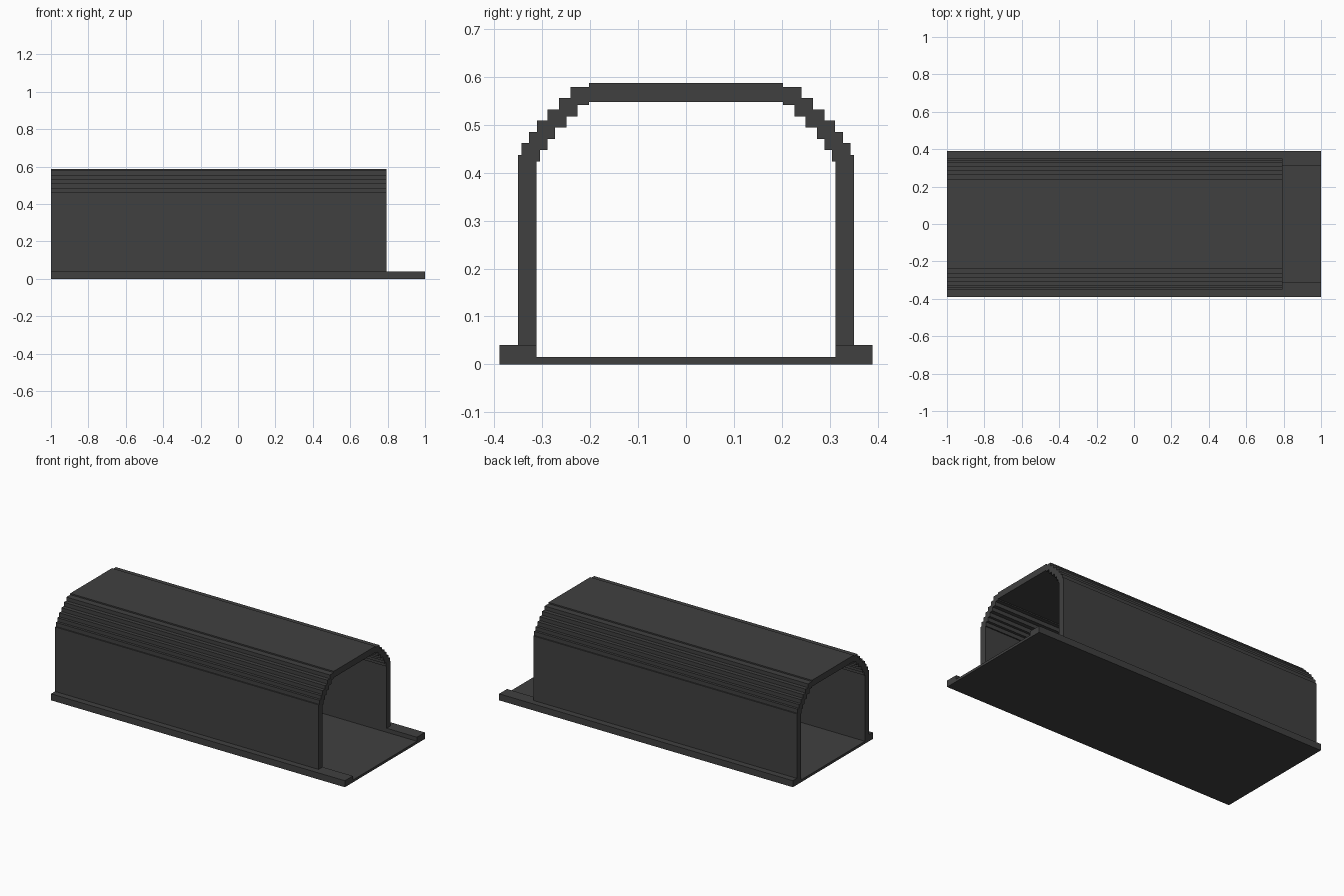
import bpy, bmesh

if "Cube" in bpy.data.objects:
    bpy.data.objects.remove(bpy.data.objects["Cube"])

grey = bpy.data.materials.new("dark grey")
grey.diffuse_color = (0.051, 0.051, 0.051, 1)
grey.use_nodes = True
grey.node_tree.nodes["Principled BSDF"].inputs["Base Color"].default_value = grey.diffuse_color


def extrude_profile(name, pts, x0, x1):
    """Extrude a closed (y, z) outline along x."""
    bm = bmesh.new()
    face = bm.faces.new([bm.verts.new((x0, y, z)) for y, z in pts])
    new = bmesh.ops.extrude_face_region(bm, geom=[face])["geom"]
    verts = [g for g in new if isinstance(g, bmesh.types.BMVert)]
    bmesh.ops.translate(bm, verts=verts, vec=(x1 - x0, 0, 0))
    bmesh.ops.recalc_face_normals(bm, faces=bm.faces)
    me = bpy.data.meshes.new(name)
    bm.to_mesh(me)
    bm.free()
    me.materials.append(grey)
    ob = bpy.data.objects.new(name, me)
    bpy.context.collection.objects.link(ob)
    return ob


def staircase(steps):
    """Turn (y, top z) treads, lowest first, into a stepped line."""
    line = []
    for (y, z), (y_next, _) in zip(steps, steps[1:] + [(None, None)]):
        line.append((y, z))
        if y_next is not None:
            line.append((y_next, z))
    return line


# Half outline of the tunnel cover, from wall foot to roof
outer = staircase([(0.351, 0.437), (0.343, 0.462), (0.328, 0.485), (0.311, 0.509),
                   (0.289, 0.532), (0.265, 0.556), (0.241, 0.579), (0.203, 0.587)])
inner = staircase([(0.312, 0.423), (0.305, 0.447), (0.289, 0.470), (0.274, 0.494),
                   (0.250, 0.517), (0.227, 0.541), (0.203, 0.548)])


def arch(half, foot_y):
    right = [(foot_y, 0.04)] + half
    return right + [(-y, z) for y, z in reversed(right)]


# Cover: outer arch joined to inner arch
extrude_profile("tunnel_cover", arch(outer, 0.351) + arch(inner, 0.312)[::-1], -1, 0.794)

# Base tray: thin floor with a raised rail along each side
half_tray = [(0.389, 0), (0.389, 0.04), (0.312, 0.04), (0.312, 0.015)]
extrude_profile("base_tray", half_tray + [(-y, z) for y, z in reversed(half_tray)], -1, 1)
